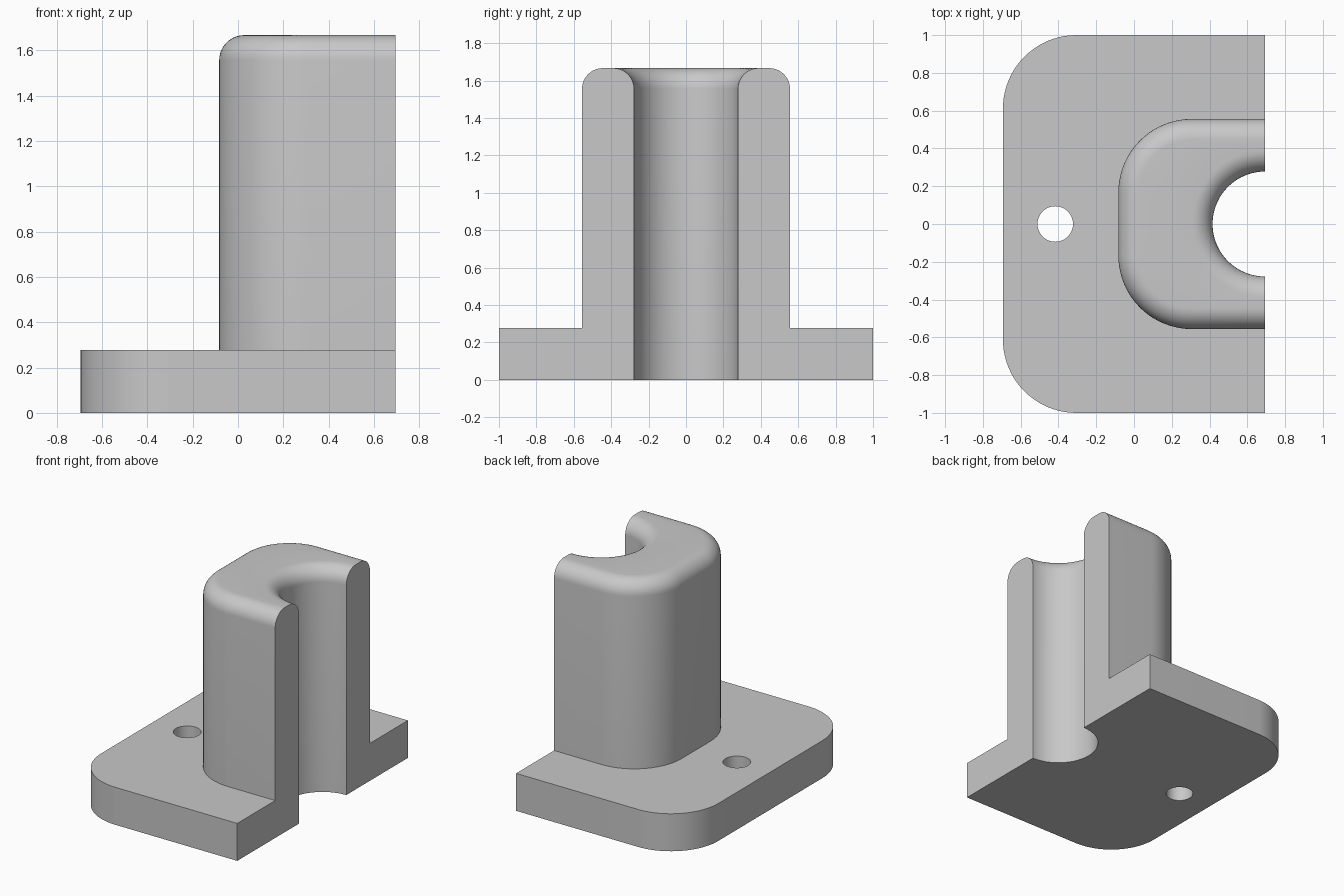
import bpy
import bmesh
import math

if "Cube" in bpy.data.objects:
    bpy.data.objects.remove(bpy.data.objects["Cube"], do_unlink=True)

CUT_X = 0.694        # plane where the bracket is sliced in half
PLATE_H, TOP = 0.278, 1.667
CORNER, FILLET, BORE = 0.389, 0.111, 0.278
ARC_STEPS, FILLET_STEPS = 20, 10

grey = bpy.data.materials.new("plain grey")
grey.use_nodes = True
colour = (0.58, 0.58, 0.58, 1)
grey.diffuse_color = colour
grey.node_tree.nodes["Principled BSDF"].inputs["Base Color"].default_value = colour


def u_path(half_width, left, radius, z):
    """U-shaped outline with two rounded corners, open at the cut plane."""
    pts = [(CUT_X, half_width, z)]
    for side, start in ((1, math.pi / 2), (-1, math.pi)):
        for i in range(ARC_STEPS + 1):
            a = start + math.pi / 2 * i / ARC_STEPS
            pts.append((left + radius + radius * math.cos(a),
                        side * (half_width - radius) + radius * math.sin(a), z))
    pts.append((CUT_X, -half_width, z))
    return pts


def boss(inset, z):
    return u_path(0.556 - inset, -0.083 + inset, CORNER - inset, z)


def bore(flare, z):
    r = BORE + flare
    return u_path(r, CUT_X - r, r, z)


# Outlines in order: plate, boss wall, rounded rim, then down the bore
sections = [u_path(1.0, -0.694, CORNER, 0), u_path(1.0, -0.694, CORNER, PLATE_H),
            boss(0, PLATE_H)]
angles = [math.pi / 2 * i / FILLET_STEPS for i in range(FILLET_STEPS + 1)]
rim = [(FILLET * (1 - math.cos(a)), TOP - FILLET + FILLET * math.sin(a)) for a in angles]
sections += [boss(d, z) for d, z in rim]
sections += [bore(d, z) for d, z in reversed(rim)]
sections.append(bore(0, 0))

# Loft the outlines into one closed solid
bm = bmesh.new()
loops = [[bm.verts.new(p) for p in section] for section in sections]
for a, b in zip(loops, loops[1:] + loops[:1]):
    for i in range(len(a) - 1):
        bm.faces.new((a[i], a[i + 1], b[i + 1], b[i]))
for end in (0, -1):
    bm.faces.new([loop[end] for loop in loops])
bmesh.ops.remove_doubles(bm, verts=bm.verts[:], dist=0.0001)
bmesh.ops.recalc_face_normals(bm, faces=bm.faces[:])
mesh = bpy.data.meshes.new("flanged_half_sleeve")
bm.to_mesh(mesh)
bm.free()
mesh.materials.append(grey)
body = bpy.data.objects.new("flanged_half_sleeve", mesh)
bpy.context.collection.objects.link(body)

# Bolt hole through the plate
bpy.ops.mesh.primitive_cylinder_add(vertices=48, radius=0.094, depth=1,
                                    location=(-0.417, 0, 0))
cutter = bpy.context.object
cutter.name = "bolt_hole_cutter"
cutter.hide_render = True
cutter.data.materials.append(grey)
drill = body.modifiers.new("bolt_hole", 'BOOLEAN')
drill.operation = 'DIFFERENCE'
drill.solver = 'EXACT'
drill.object = cutter

bpy.ops.object.select_all(action='DESELECT')
body.select_set(True)
bpy.context.view_layer.objects.active = body
bpy.ops.object.modifier_apply(modifier=drill.name)
bpy.data.objects.remove(cutter, do_unlink=True)
bpy.ops.object.shade_smooth_by_angle(angle=math.radians(30))
